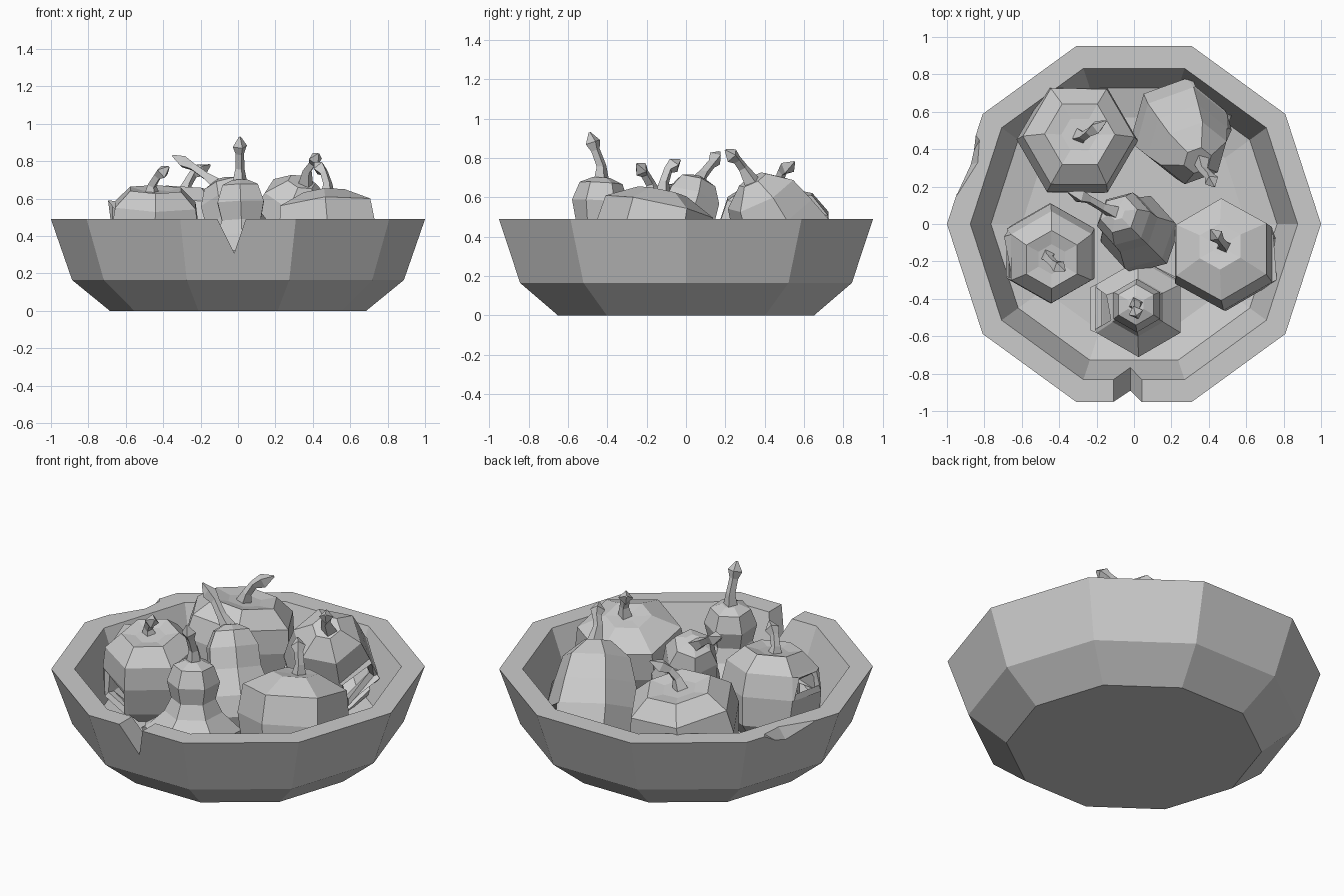
import bpy, bmesh, math, random
from mathutils import Vector

if "Cube" in bpy.data.objects:
    bpy.data.objects.remove(bpy.data.objects["Cube"])

random.seed(4)


def make_object(name, bm):
    bmesh.ops.recalc_face_normals(bm, faces=bm.faces[:])
    me = bpy.data.meshes.new(name)
    bm.to_mesh(me)
    bm.free()
    ob = bpy.data.objects.new(name, me)
    bpy.context.collection.objects.link(ob)
    return ob


def skin(bm, rings, caps=(True, True)):
    """Bridge rings of points; returns faces[ring][side]."""
    vs = [[bm.verts.new(p) for p in ring] for ring in rings]
    n = len(vs[0])
    faces = [[bm.faces.new((a[i], a[(i + 1) % n], b[(i + 1) % n], b[i]))
              for i in range(n)] for a, b in zip(vs, vs[1:])]
    if caps[0]:
        bm.faces.new(vs[0][::-1])
    if caps[1]:
        bm.faces.new(vs[-1])
    return faces


def ring(center, axis, radius, n, turn=0):
    ref = Vector((1, 0, 0)) if abs(axis.x) < 0.9 else Vector((0, 1, 0))
    u = (ref - axis * ref.dot(axis)).normalized()
    v = axis.cross(u)
    return [center + radius * (u * math.cos(a) + v * math.sin(a))
            for a in (math.radians(turn) + math.tau * i / n for i in range(n))]


def cut(ob, points):
    bm = bmesh.new()
    for p in points:
        bm.verts.new(p)
    bmesh.ops.convex_hull(bm, input=bm.verts[:])
    cutter = make_object("chip_cutter", bm)
    cutter.hide_render = True
    mod = ob.modifiers.new("chip", 'BOOLEAN')
    mod.operation, mod.object, mod.solver = 'DIFFERENCE', cutter, 'EXACT'
    bpy.context.view_layer.objects.active = ob
    bpy.ops.object.modifier_apply(modifier=mod.name)
    bpy.data.objects.remove(cutter)


def body(name, base, top, profile, radius, turn=0, holes=()):
    """Six-sided gourd along an axis; holes are (ring, side) broken walls."""
    base, top = Vector(base), Vector(top)
    axis = (top - base).normalized()
    bm = bmesh.new()
    faces = skin(bm, [ring(base.lerp(top, t), axis, r * radius, 6, turn)
                      for t, r in profile])
    bmesh.ops.recalc_face_normals(bm, faces=bm.faces[:])
    # ragged hole: inset the wall, scatter the opening's corners, remove it
    for r, s in holes:
        face = faces[r][s]
        bmesh.ops.inset_individual(bm, faces=[face], thickness=0.02)
        for v in face.verts:
            v.co += face.normal * random.uniform(-0.01, 0.04)
            v.co.z += random.uniform(-0.02, 0.02)
        bmesh.ops.delete(bm, geom=[face], context='FACES')
    ob = make_object(name, bm)
    if holes:
        mod = ob.modifiers.new("shell", 'SOLIDIFY')
        mod.thickness, mod.offset = 0.035, -1
    return ob


def stem(name, points, radii=(0.045, 0.026, 0.024, 0.04, 0.006)):
    """Thin curved stalk with a flared, pointed end."""
    pts = [Vector(p) for p in points]
    end = pts[-1] - pts[-2]
    path = pts[:-1] + [pts[-2] + end * 0.45, pts[-1]]
    rings = []
    for i, p in enumerate(path):
        d = (path[min(i + 1, len(path) - 1)] - path[max(i - 1, 0)]).normalized()
        rings.append(ring(p, d, radii[i], 4, 20))
    bm = bmesh.new()
    skin(bm, rings)
    make_object(name, bm)


# ten-sided bowl with a thick wall, flat foot and shallow floor
bm = bmesh.new()
bowl_profile = [(0.685, 0), (0.887, 0.165), (1, 0.49), (0.875, 0.49),
                (0.765, 0.2), (0.6, 0.16)]
skin(bm, [ring(Vector((0, 0, z)), Vector((0, 0, 1)), r, 10) for r, z in bowl_profile])
bowl = make_object("bowl", bm)

# V-shaped notch through the front wall, and a shaved chip at the left
cut(bowl, [(x, y, z) for y in (-1.1, -0.7)
           for x, z in ((-0.115, 0.5), (0.045, 0.5), (-0.02, 0.31))])
cut(bowl, [(-0.86, 0.51, 0.5), (-0.82, 0.46, 0.5), (-0.83, 0.33, 0.5),
           (-0.95, 0.14, 0.5), (-1.05, 0.3, 0.5), (-0.9, 0.31, 0.37)])

# squat pumpkins
squat = [(0, 0.6), (0.2, 0.92), (0.55, 1), (0.82, 0.92), (1, 0.58), (0.97, 0.3)]
body("back_left_pumpkin", (-0.32, 0.41, 0.17), (-0.29, 0.48, 0.64), squat, 0.325)
body("left_pumpkin", (-0.45, -0.12, 0.18), (-0.44, -0.19, 0.65), squat, 0.27, 30,
     [(2, 2), (1, 3)])
body("right_pumpkin", (0.5, -0.22, 0.15), (0.46, -0.12, 0.63),
     [(0, 0.6), (0.2, 0.9), (0.52, 1), (0.84, 0.93), (1, 0.42), (0.99, 0.15)], 0.3, 30,
     [(1, 5)])

# long-necked gourds
pear = [(0, 0.6), (0.12, 0.95), (0.28, 1), (0.46, 0.6), (0.6, 0.46),
        (0.78, 0.55), (0.95, 0.42), (1, 0.18)]
body("front_gourd", (0.03, -0.46, 0.16), (0.01, -0.43, 0.7), pear, 0.26, 30,
     [(1, 0), (1, 2), (2, 2)])
body("centre_gourd", (0.08, -0.1, 0.17), (-0.09, 0.06, 0.7),
     [(0, 0.6), (0.15, 0.95), (0.35, 1), (0.6, 0.75), (0.8, 0.72), (0.95, 0.5), (1, 0.2)],
     0.21, 10, [(1, 2)])
body("back_right_gourd", (0.2, 0.6, 0.19), (0.34, 0.34, 0.69),
     [(0, 0.6), (0.15, 0.95), (0.38, 1), (0.62, 0.87), (0.85, 0.72), (1, 0.3)],
     0.26, 15, [(1, 0), (2, 5), (1, 5)])

# stalks
stem("back_left_stem", [(-0.29, 0.47, 0.62), (-0.27, 0.47, 0.68), (-0.24, 0.49, 0.73), (-0.15, 0.55, 0.78)])
stem("left_stem", [(-0.46, -0.17, 0.62), (-0.46, -0.18, 0.67), (-0.43, -0.21, 0.72), (-0.37, -0.25, 0.77)])
stem("right_stem", [(0.48, -0.12, 0.6), (0.48, -0.11, 0.68), (0.46, -0.09, 0.74), (0.41, -0.03, 0.79)])
stem("front_stem", [(0.01, -0.43, 0.67), (0.01, -0.43, 0.76), (0.01, -0.46, 0.84), (0.01, -0.49, 0.93)])
stem("centre_stem", [(-0.1, 0.06, 0.67), (-0.17, 0.09, 0.72), (-0.24, 0.13, 0.77), (-0.35, 0.17, 0.83)])
stem("back_right_stem", [(0.36, 0.34, 0.67), (0.37, 0.29, 0.75), (0.4, 0.26, 0.79), (0.43, 0.2, 0.84)])
